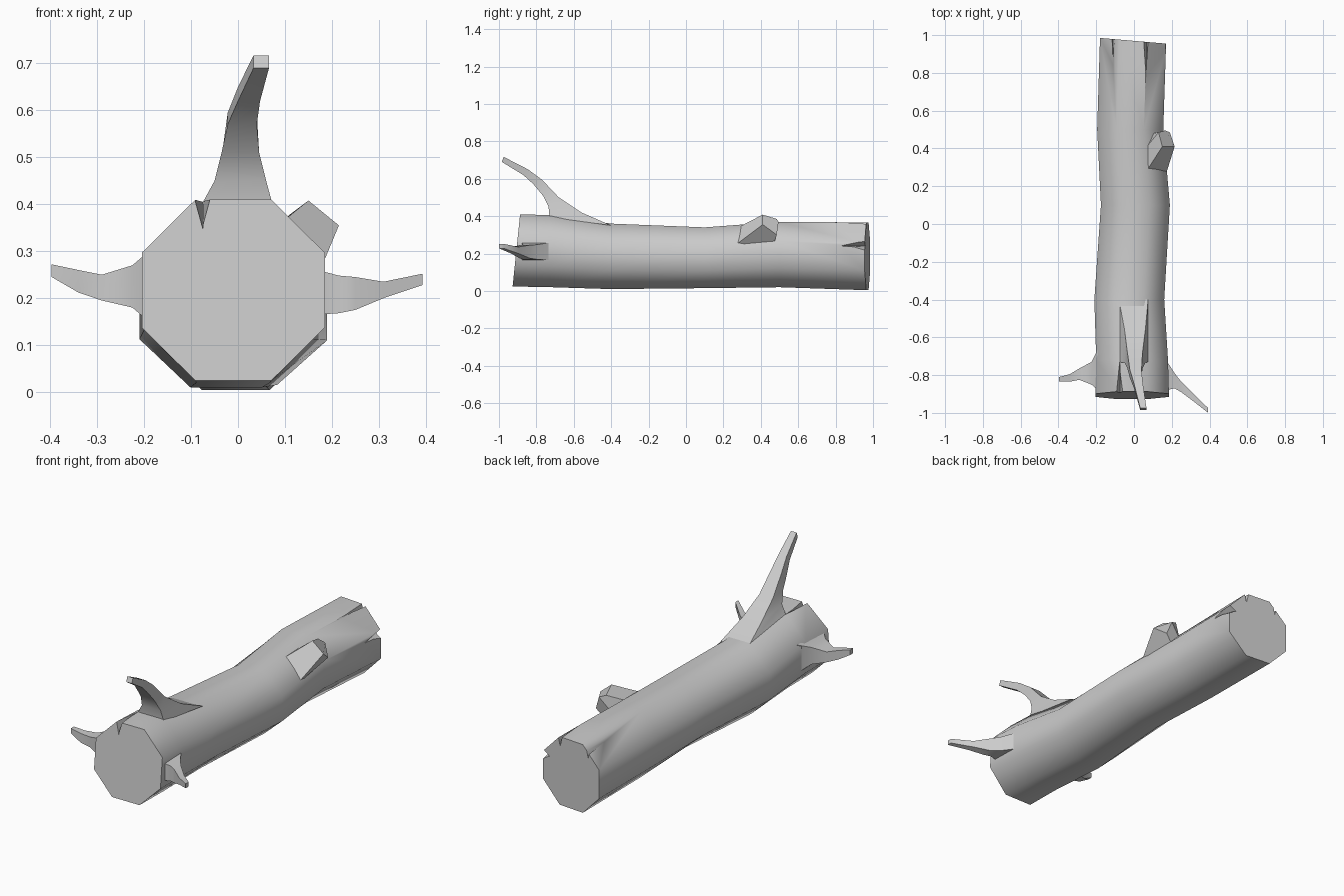
import bpy, bmesh, math
from mathutils import Vector

cube = bpy.data.objects.get("Cube")
if cube:
    bpy.data.objects.remove(cube, do_unlink=True)

GREY = (0.6, 0.6, 0.6, 1)
bark = bpy.data.materials.new("grey bark")
bark.use_nodes = True
bark.diffuse_color = GREY
bark.node_tree.nodes["Principled BSDF"].inputs["Base Color"].default_value = GREY


def loft(name, rings):
    """Skin a list of equal rings and cap both ends."""
    bm = bmesh.new()
    loops = [[bm.verts.new(p) for p in ring] for ring in rings]
    n = len(loops[0])
    for a, b in zip(loops, loops[1:]):
        for i in range(n):
            j = (i + 1) % n
            bm.faces.new((a[i], a[j], b[j], b[i]))
    bm.faces.new(loops[0])
    bm.faces.new(loops[-1])
    bmesh.ops.recalc_face_normals(bm, faces=bm.faces)
    mesh = bpy.data.meshes.new(name)
    bm.to_mesh(mesh)
    bm.free()
    mesh.materials.append(bark)
    obj = bpy.data.objects.new(name, mesh)
    bpy.context.collection.objects.link(obj)
    return obj


def select(obj):
    bpy.ops.object.select_all(action='DESELECT')
    obj.select_set(True)
    bpy.context.view_layer.objects.active = obj


def octagon(y, x0, x1, z0, z1, tilt_x=0, tilt_z=0):
    ring = []
    for i in range(8):
        a = math.radians(22.5 + 45 * i)
        u, v = math.cos(a) * 1.082, math.sin(a) * 1.082
        ring.append(((x0 + x1) / 2 + u * (x1 - x0) / 2, y + tilt_x * u + tilt_z * v,
                     (z0 + z1) / 2 + v * (z1 - z0) / 2))
    return ring


# Trunk lying along y
trunk = loft("trunk", [octagon(*s) for s in (
    (-0.907, -0.205, 0.185, 0.024, 0.41, 0, 0.02),
    (-0.72, -0.2, 0.18, 0.02, 0.405),
    (-0.4, -0.21, 0.16, 0.01, 0.36),
    (0.1, -0.175, 0.19, 0.015, 0.34),
    (0.5, -0.195, 0.155, 0.02, 0.37),
    (0.97, -0.18, 0.17, 0.004, 0.366, -0.015, 0))])


# Splits in the rims: wedges narrowing inward from the end
def split(tip, end_y, out, width, depth):
    tip, out = Vector(tip), Vector(out)
    side = out.cross(Vector((0, 1, 0))) * width
    end = Vector((tip.x, end_y, tip.z))
    lift = out * 0.03
    cutter = loft("split_cutter", [
        [tip + lift + side * 0.1, tip + lift - side * 0.1, tip - out * 0.004],
        [end + lift + side, end + lift - side, end - out * depth]])
    cutter.hide_render = True
    select(trunk)
    mod = trunk.modifiers.new("split", 'BOOLEAN')
    mod.operation = 'DIFFERENCE'
    mod.solver = 'EXACT'
    mod.object = cutter
    bpy.ops.object.modifier_apply(modifier=mod.name)
    bpy.data.objects.remove(cutter, do_unlink=True)


split((-0.075, -0.73, 0.405), -0.95, (0, 0, 1), 0.03, 0.075)
split((-0.11, 0.83, 0.345), 1.03, (0, 0, 1), 0.02, 0.06)
split((0.065, 0.78, 0.366), 1.03, (0, 0, 1), 0.025, 0.07)
split((0.167, 0.83, 0.24), 1.03, (1, 0, 0), 0.06, 0.06)

# Upright branch: x range, then front and back edge as y, z
loft("upright_branch", [
    [(x0, yf, zf), (x1, yf, zf), (x1, yb, zb), (x0, yb, zb)]
    for x0, x1, yf, zf, yb, zb in (
        (-0.08, 0.075, -0.73, 0.395, -0.4, 0.35),
        (-0.05, 0.06, -0.735, 0.45, -0.56, 0.42),
        (-0.035, 0.045, -0.765, 0.51, -0.68, 0.5),
        (-0.022, 0.04, -0.815, 0.57, -0.77, 0.595),
        (0.0, 0.047, -0.87, 0.62, -0.845, 0.65),
        (0.033, 0.066, -0.985, 0.69, -0.975, 0.717))])


# Side branches: x, y range, z range
def side_branch(name, sections):
    loft(name, [[(x, y0, z0), (x, y1, z0), (x, y1, z1), (x, y0, z1)]
                for x, y0, y1, z0, z1 in sections])


side_branch("right_branch", (
    (-0.19, -0.88, -0.66, 0.15, 0.3),
    (-0.225, -0.85, -0.73, 0.18, 0.27),
    (-0.29, -0.825, -0.765, 0.195, 0.25),
    (-0.34, -0.835, -0.795, 0.212, 0.26),
    (-0.397, -0.835, -0.81, 0.245, 0.272)))
side_branch("left_branch", (
    (0.17, -0.88, -0.72, 0.165, 0.26),
    (0.215, -0.87, -0.79, 0.168, 0.248),
    (0.25, -0.89, -0.835, 0.175, 0.245),
    (0.31, -0.935, -0.895, 0.2, 0.235),
    (0.393, -1.0, -0.975, 0.228, 0.252)))

# Broken stub on the upper left of the trunk
loft("broken_stub", [
    [(0.06, 0.27, 0.335), (0.165, 0.25, 0.235), (0.14, 0.47, 0.25),
     (0.1, 0.48, 0.3), (0.06, 0.4, 0.34)],
    [(0.15, 0.41, 0.408), (0.215, 0.41, 0.355), (0.19, 0.485, 0.3),
     (0.165, 0.495, 0.37), (0.13, 0.485, 0.385)]])

# Smooth bark with sharp breaks
for obj in list(bpy.context.collection.objects):
    if obj.type == 'MESH' and bark.name in obj.data.materials:
        select(obj)
        bpy.ops.object.shade_smooth_by_angle(angle=math.radians(47))
